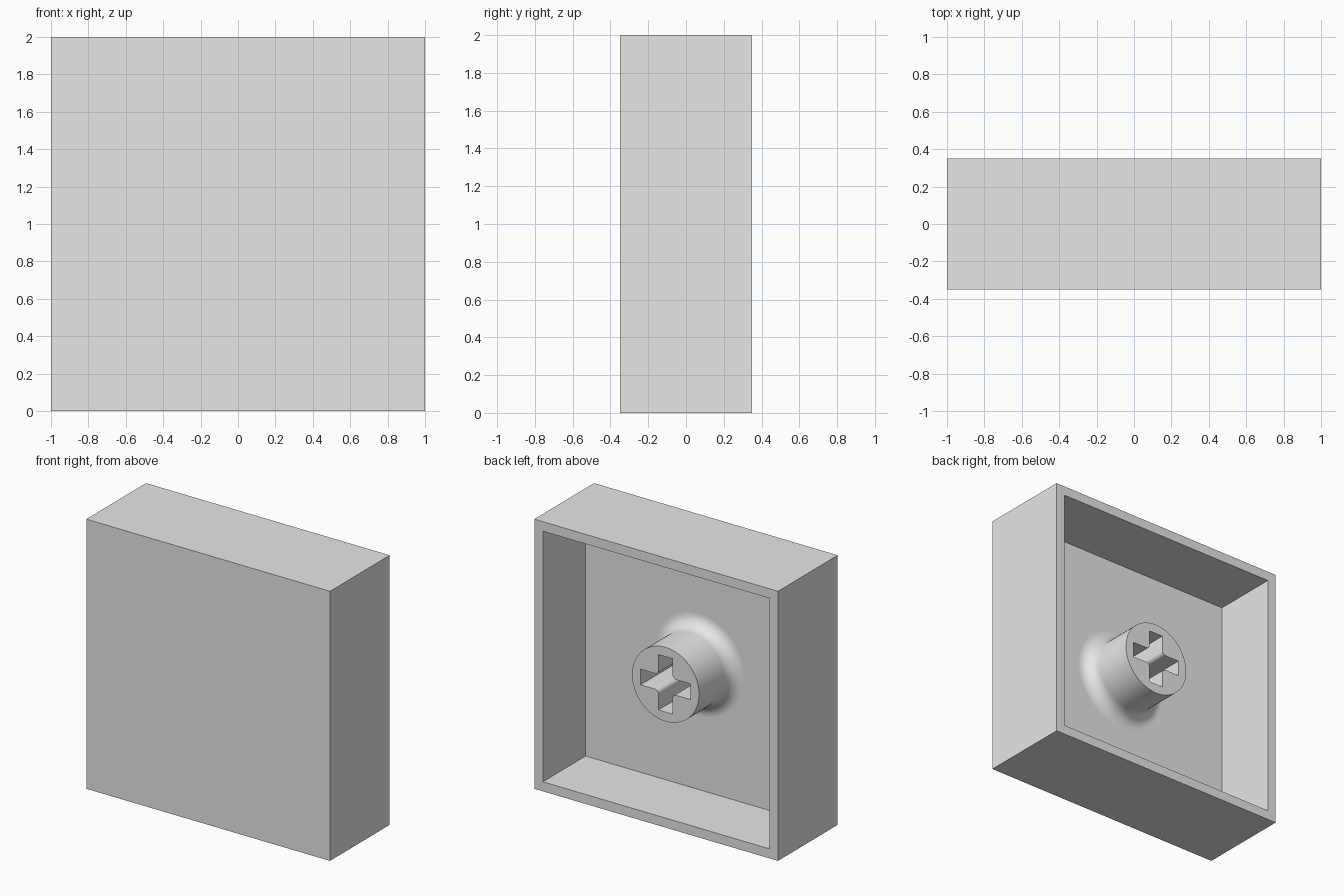
import bpy, bmesh
from math import cos, sin, pi
from mathutils import Matrix, Vector

old = bpy.data.objects.get("Cube")
if old:
    bpy.data.objects.remove(old, do_unlink=True)

grey = bpy.data.materials.new("plain_grey")
grey.use_nodes = True
GREY = (0.8, 0.8, 0.8, 1)
grey.diffuse_color = GREY
grey.node_tree.nodes["Principled BSDF"].inputs["Base Color"].default_value = GREY

CENTRE = Vector((0, 0, 1))
HALF_DEPTH, FLOOR, STEM_END = 0.35, -0.15, 0.24


def make_object(name, bm):
    bmesh.ops.recalc_face_normals(bm, faces=bm.faces)
    mesh = bpy.data.meshes.new(name)
    bm.to_mesh(mesh)
    bm.free()
    mesh.materials.append(grey)
    obj = bpy.data.objects.new(name, mesh)
    bpy.context.collection.objects.link(obj)
    obj.location = CENTRE
    return obj


def activate(obj):
    bpy.ops.object.select_all(action='DESELECT')
    obj.select_set(True)
    bpy.context.view_layer.objects.active = obj


# Cap shell: a block hollowed out from the back
bm = bmesh.new()
bmesh.ops.create_cube(bm, size=2, matrix=Matrix.Diagonal((1, HALF_DEPTH, 1, 1)))
back = max(bm.faces, key=lambda f: f.calc_center_median().y)
bmesh.ops.inset_region(bm, faces=[back], thickness=0.1)
pocket = bmesh.ops.extrude_discrete_faces(bm, faces=[back])["faces"][0]
bmesh.ops.translate(bm, verts=pocket.verts, vec=(0, FLOOR - HALF_DEPTH, 0))
make_object("cap_shell", bm)

# Stem: a turned post with a rounded flare where it meets the floor
RADIUS, FLARE = 0.275, 0.1
profile = [(RADIUS + FLARE, FLOOR - 0.01)]
for i in range(11):
    a = pi / 2 * i / 10
    profile.append((RADIUS + FLARE * (1 - sin(a)), FLOOR + FLARE * (1 - cos(a))))
profile.append((RADIUS, STEM_END))

bm = bmesh.new()
verts = [bm.verts.new((r, y, 0)) for r, y in profile]
edges = [bm.edges.new(pair) for pair in zip(verts, verts[1:])]
bmesh.ops.spin(bm, geom=verts + edges, cent=(0, 0, 0), axis=(0, 1, 0),
               angle=2 * pi, steps=64, use_merge=True)
bmesh.ops.remove_doubles(bm, verts=bm.verts, dist=1e-5)
bmesh.ops.holes_fill(bm, edges=[e for e in bm.edges if e.is_boundary], sides=0)
stem = make_object("stem", bm)

# Cross-shaped socket cutter with rounded inner corners
ARM, WIDTH, ROUND = 0.205, 0.058, 0.03
corner = [(ARM, WIDTH)]
for i in range(7):
    a = pi / 2 * i / 6
    corner.append((WIDTH + ROUND * (1 - sin(a)), WIDTH + ROUND * (1 - cos(a))))
corner.append((WIDTH, ARM))

bm = bmesh.new()
outline = []
for quarter in range(4):
    turn = Matrix.Rotation(-quarter * pi / 2, 3, 'Y')
    outline += [bm.verts.new(turn @ Vector((x, FLOOR - 0.1, z))) for x, z in corner]
base = bm.faces.new(outline)
top = bmesh.ops.extrude_face_region(bm, geom=[base])["geom"]
bmesh.ops.translate(bm, vec=(0, 0.8, 0),
                    verts=[v for v in top if isinstance(v, bmesh.types.BMVert)])
cutter = make_object("socket_cutter", bm)
cutter.hide_render = True

activate(stem)
socket = stem.modifiers.new("socket", 'BOOLEAN')
socket.operation = 'DIFFERENCE'
socket.solver = 'EXACT'
socket.object = cutter
bpy.ops.object.modifier_apply(modifier=socket.name)
bpy.data.objects.remove(cutter, do_unlink=True)
bpy.ops.object.shade_smooth_by_angle(angle=pi / 6)
